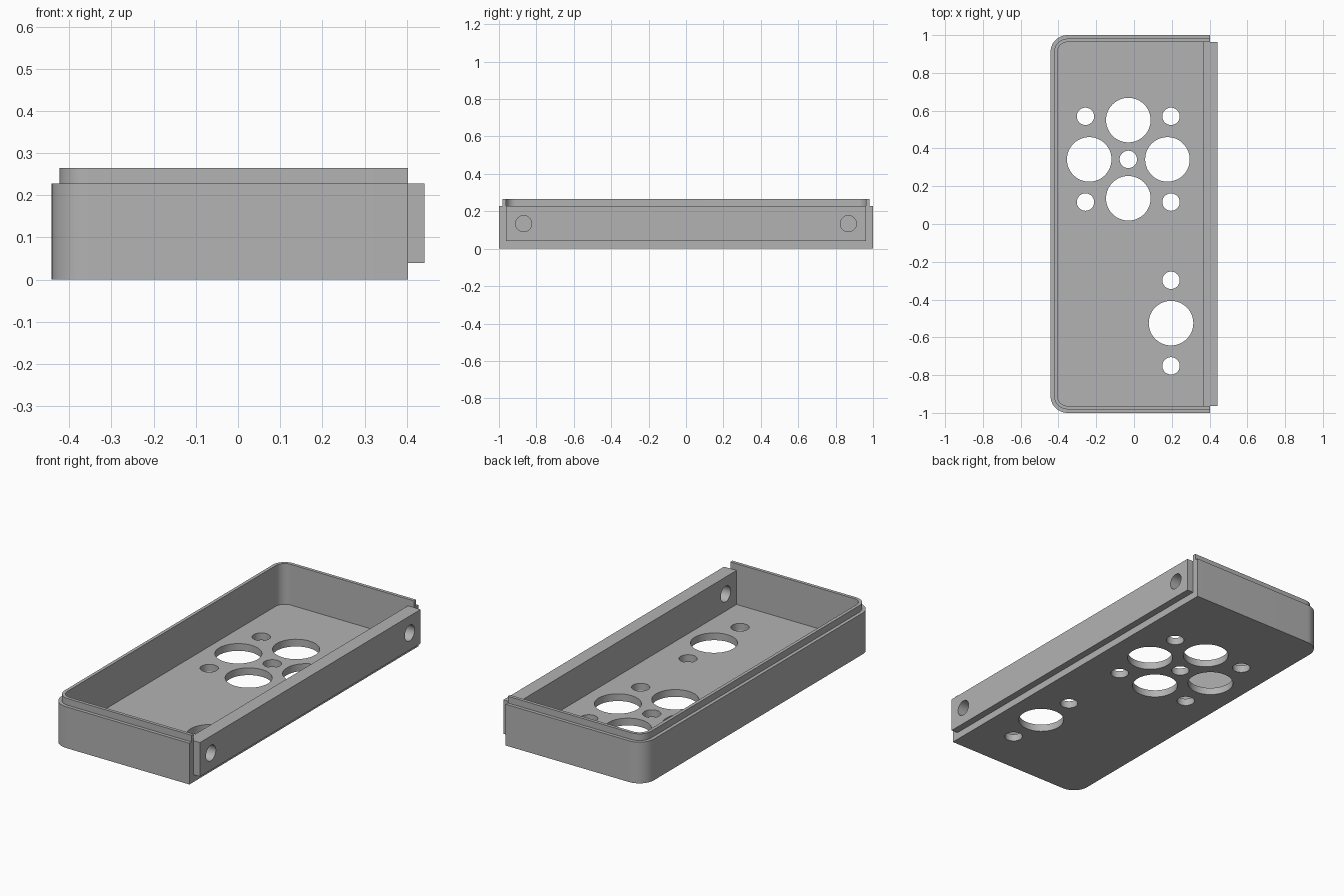
import bpy, bmesh, math
from mathutils import Matrix, Vector

if "Cube" in bpy.data.objects:
    bpy.data.objects.remove(bpy.data.objects["Cube"])

grey = bpy.data.materials.new("plain grey")
grey.diffuse_color = (0.45, 0.45, 0.45, 1)
grey.use_nodes = True
grey.node_tree.nodes["Principled BSDF"].inputs["Base Color"].default_value = grey.diffuse_color

END_X, LEFT_X, HALF_Y, RADIUS = 0.403, -0.442, 1.0, 0.09
FLOOR, SHOULDER, RIM = 0.04, 0.228, 0.265


def make_object(name, bm):
    bmesh.ops.recalc_face_normals(bm, faces=bm.faces)
    mesh = bpy.data.meshes.new(name)
    bm.to_mesh(mesh)
    bm.free()
    mesh.materials.append(grey)
    ob = bpy.data.objects.new(name, mesh)
    bpy.context.collection.objects.link(ob)
    return ob


def u_path(inset, z, steps=12):
    """Open U outline with rounded left corners, inset from the outer wall."""
    r, pts = RADIUS - inset, [(END_X, HALF_Y - inset, z)]
    for side, start in ((1, 90), (-1, 180)):
        for i in range(steps + 1):
            a = math.radians(start + 90 * i / steps)
            pts.append((LEFT_X + RADIUS + r * math.cos(a),
                        side * (HALF_Y - RADIUS) + r * math.sin(a), z))
    return pts + [(END_X, inset - HALF_Y, z)]


def drill(ob, holes, axis, depth):
    """Cut round holes, given as (centre, radius), through an object."""
    bm = bmesh.new()
    turn = Vector((0, 0, 1)).rotation_difference(Vector(axis)).to_matrix().to_4x4()
    for centre, r in holes:
        bmesh.ops.create_cone(bm, cap_ends=True, segments=48, radius1=r, radius2=r,
                              depth=depth, matrix=Matrix.Translation(centre) @ turn)
    cutter = make_object("hole_cutter", bm)
    cutter.hide_render = True
    mod = ob.modifiers.new("holes", 'BOOLEAN')
    mod.operation, mod.solver, mod.object = 'DIFFERENCE', 'EXACT', cutter
    bpy.context.view_layer.update()
    ob.data = bpy.data.meshes.new_from_object(
        ob.evaluated_get(bpy.context.evaluated_depsgraph_get()))
    ob.modifiers.clear()
    bpy.data.objects.remove(cutter)


def smooth(ob):
    bpy.ops.object.select_all(action='DESELECT')
    ob.select_set(True)
    bpy.context.view_layer.objects.active = ob
    bpy.ops.object.shade_smooth_by_angle(angle=math.radians(30))


# Tray: outer wall, stepped lip and inner wall as one skin, open on the right
bm = bmesh.new()
profile = [(0, 0), (0, SHOULDER), (0.019, SHOULDER), (0.019, RIM),
           (0.037, RIM), (0.037, FLOOR)]
rows = [[bm.verts.new(p) for p in u_path(d, z)] for d, z in profile]
for a, b in zip(rows, rows[1:]):
    for i in range(len(a) - 1):
        bm.faces.new((a[i], a[i + 1], b[i + 1], b[i]))
bm.faces.new(rows[0])                                               # underside
bm.faces.new(rows[-1])                                              # floor
bm.faces.new([r[0] for r in rows] + [r[-1] for r in reversed(rows)])  # open end
tray = make_object("tray", bm)

# Floor holes: a ring of buttons and a lower single button with screw holes
big = [(-0.03, 0.55), (-0.03, 0.136), (-0.237, 0.342), (0.177, 0.342), (0.196, -0.525)]
small = [(-0.03, 0.342), (0.196, -0.298), (0.196, -0.751)]
small += [(x, y) for x in (-0.257, 0.196) for y in (0.57, 0.116)]
drill(tray, [((x, y, 0.02), 0.118) for x, y in big]
      + [((x, y, 0.02), 0.046) for x, y in small], (0, 0, 1), 0.1)
smooth(tray)

# End bar closing the open side, standing on the floor and jutting outward
bm = bmesh.new()
x0, x1 = 0.365, 0.442
bmesh.ops.create_cube(bm, size=1, matrix=Matrix.Translation(
    ((x0 + x1) / 2, 0, (FLOOR + SHOULDER) / 2))
    @ Matrix.Diagonal((x1 - x0, 1.926, SHOULDER - FLOOR, 1)))
bar = make_object("end_bar", bm)
drill(bar, [((0.4, s * 0.868, 0.134), 0.043) for s in (-1, 1)], (1, 0, 0), 0.3)
smooth(bar)
